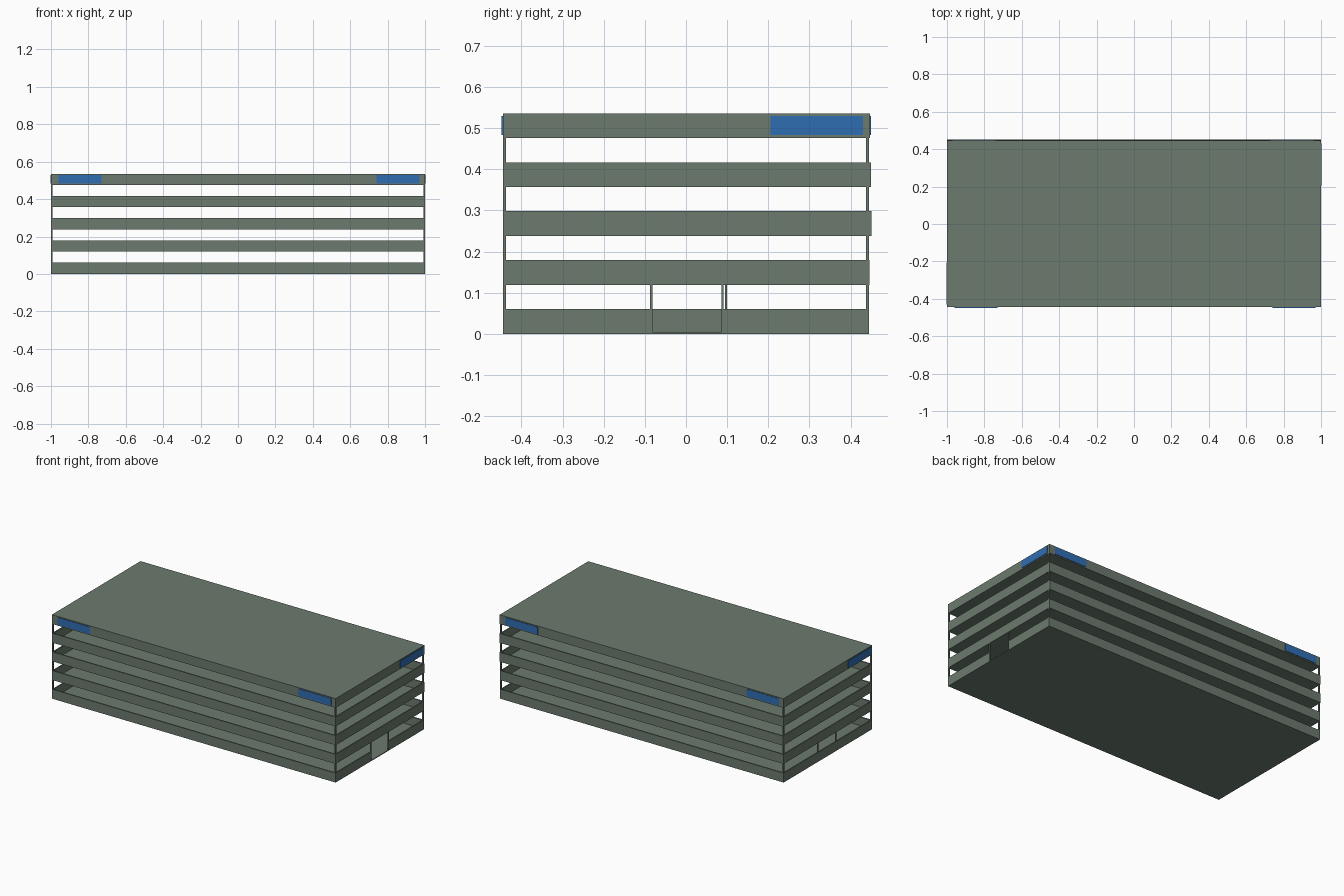
import bpy, bmesh
from mathutils import Vector

if "Cube" in bpy.data.objects:
    bpy.data.objects.remove(bpy.data.objects["Cube"])


def material(name, rgb):
    m = bpy.data.materials.new(name)
    m.diffuse_color = (*rgb, 1)
    m.use_nodes = True
    m.node_tree.nodes["Principled BSDF"].inputs["Base Color"].default_value = m.diffuse_color
    return m


GREEN = material("grey_green", (0.15, 0.195, 0.155))
BLUE = material("sign_blue", (0.03, 0.155, 0.45))


def boxes(name, mat, parts):
    """One object made of boxes, each given as (min corner, max corner)."""
    bm = bmesh.new()
    for lo, hi in parts:
        lo, hi = Vector(lo), Vector(hi)
        size, mid = hi - lo, (lo + hi) / 2
        for v in bmesh.ops.create_cube(bm, size=1)["verts"]:
            v.co = Vector(a * b for a, b in zip(v.co, size)) + mid
    me = bpy.data.meshes.new(name)
    bm.to_mesh(me)
    bm.free()
    me.materials.append(mat)
    ob = bpy.data.objects.new(name, me)
    bpy.context.collection.objects.link(ob)
    return ob


T = 0.008            # wall thickness
SLAB = 0.005         # floor thickness
STEP, BAND = 0.119, 0.06
Y0 = -0.445
BACKS = [0.445, 0.446, 0.451, 0.449]
DOOR = (-0.082, 0.086)

# Parking decks: thin floor with a parapet all round
for i, y1 in enumerate(BACKS):
    z0, z1 = i * STEP, i * STEP + BAND
    zf = z0 + SLAB
    boxes(f"floor_{i}", GREEN, [((-1, Y0, z0), (1, y1, zf))])
    walls = [((-1, Y0, zf), (1, Y0 + T, z1)),
             ((-1, y1 - T, zf), (1, y1, z1)),
             ((-1, Y0 + T, zf), (-1 + T, y1 - T, z1))]
    if i == 0:       # vehicle entrance in the right side
        walls += [((1 - T, Y0 + T, zf), (1, DOOR[0], z1)),
                  ((1 - T, DOOR[1], zf), (1, y1 - T, z1))]
    else:
        walls.append(((1 - T, Y0 + T, zf), (1, y1 - T, z1)))
    boxes(f"parapet_{i}", GREEN, walls)

# Closed roof
ROOF_Z, TOP = 4 * STEP, 0.535
boxes("roof", GREEN, [((-1, Y0, ROOF_Z), (1, 0.447, TOP))])

# Corner posts in every open storey
posts = []
for i in range(4):
    za, zb = i * STEP + BAND, (i + 1) * STEP
    for x in (-1, 1 - T):
        for y in (Y0, 0.445 - T):
            posts.append(((x, y, za), (x + T, y + T, zb)))
boxes("corner_posts", GREEN, posts)

# Entrance posts on the right, matching pair on the left
P = 0.005
boxes("entrance_posts", GREEN,
      [((x, y, BAND), (x + T, y + P, STEP))
       for x, ys in ((1 - T, (DOOR[0] - P, DOOR[1])),
                     (-1, (DOOR[0] - P, 0.095)))
       for y in ys])

# Plain blue sign plates near the roof corners
D, Z0, Z1 = 0.003, 0.483, 0.529
signs = []
for xa, xb in ((-0.96, -0.73), (0.74, 0.97)):
    signs.append(((xa, Y0 - D, Z0), (xb, Y0, Z1)))
    signs.append(((-xb, 0.447, Z0), (-xa, 0.447 + D, Z1)))
signs.append(((1, 0.205, Z0), (1 + D, 0.43, Z1)))
signs.append(((-1 - D, -0.43, Z0), (-1, -0.205, Z1)))
boxes("sign_plates", BLUE, signs)
